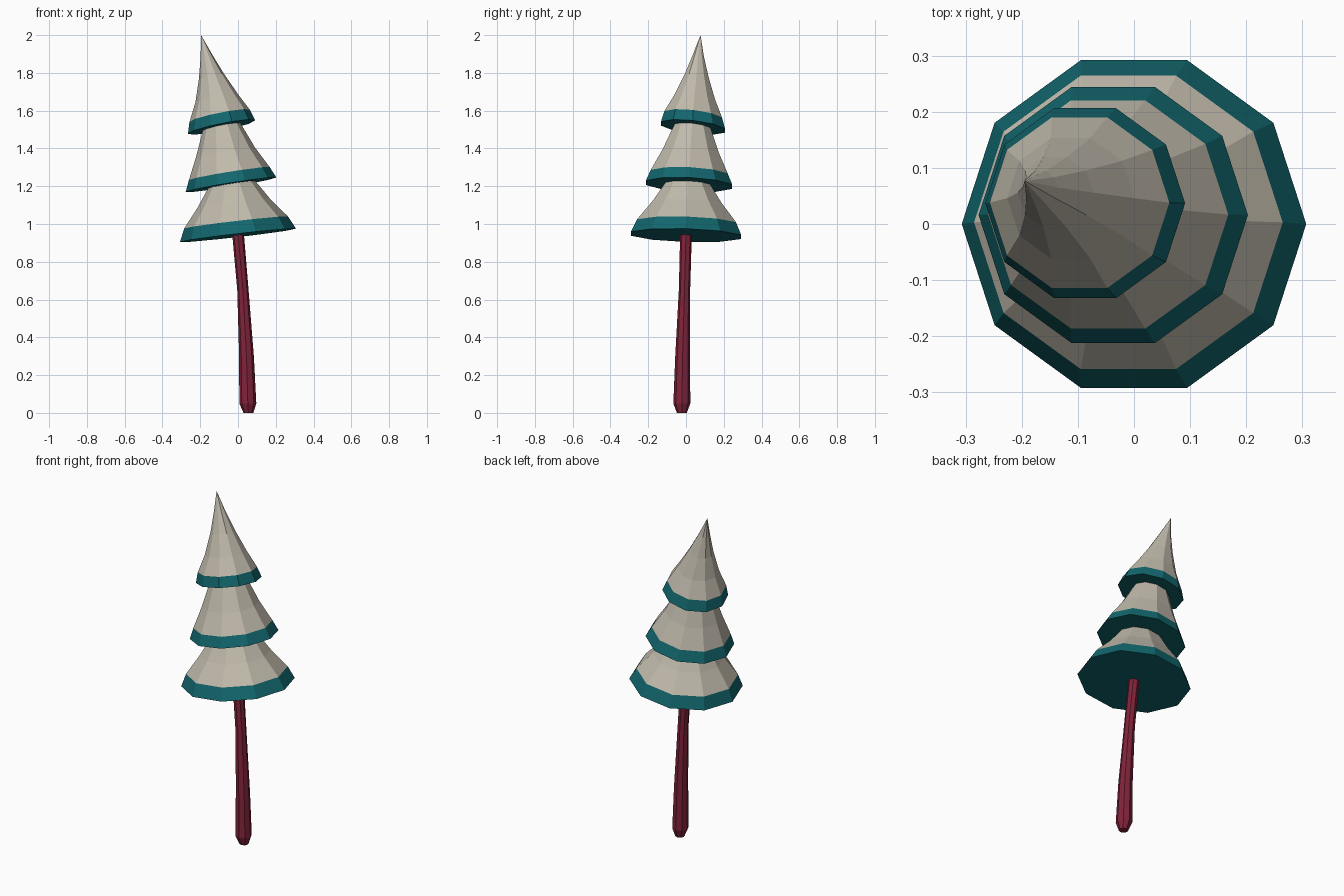
import bpy, bmesh
from math import cos, sin, pi

cube = bpy.data.objects.get("Cube")
if cube:
    bpy.data.objects.remove(cube)


def material(name, rgb):
    m = bpy.data.materials.new(name)
    m.use_nodes = True
    m.diffuse_color = (*rgb, 1)
    bsdf = m.node_tree.nodes["Principled BSDF"]
    bsdf.inputs["Base Color"].default_value = (*rgb, 1)
    bsdf.inputs["Roughness"].default_value = 0.9
    return m


teal = material("teal needles", (0.006, 0.135, 0.155))
snow = material("warm grey snow", (0.53, 0.49, 0.41))
bark = material("dark red bark", (0.22, 0.017, 0.042))


def loft(name, rings, sides, mats, slope=(0, 0)):
    """Skin rings of (x, y, z, radius); slope tilts every ring.
    The caps and first band use mats[0], the rest mats[-1]."""
    bm = bmesh.new()
    loops = []
    for x, y, z, r in rings:
        loop = []
        for i in range(sides):
            dx, dy = r * cos(2 * pi * i / sides), r * sin(2 * pi * i / sides)
            loop.append(bm.verts.new((x + dx, y + dy, z + slope[0] * dx + slope[1] * dy)))
        loops.append(loop)
    bm.faces.new(loops[0][::-1])
    for k in range(len(loops) - 1):
        low, high = loops[k], loops[k + 1]
        for i in range(sides):
            j = (i + 1) % sides
            f = bm.faces.new((low[i], low[j], high[j], high[i]))
            f.material_index = 0 if k == 0 else len(mats) - 1
    top = bm.faces.new(loops[-1])
    top.material_index = len(mats) - 1
    bmesh.ops.remove_doubles(bm, verts=bm.verts, dist=0.0005)
    bmesh.ops.recalc_face_normals(bm, faces=bm.faces)
    mesh = bpy.data.meshes.new(name)
    bm.to_mesh(mesh)
    bm.free()
    for m in mats:
        mesh.materials.append(m)
    obj = bpy.data.objects.new(name, mesh)
    bpy.context.collection.objects.link(obj)
    return obj


# Curved trunk with a blunt foot
loft("trunk", [(0.055, -0.022, 0, 0.026), (0.052, -0.022, 0.05, 0.045),
               (0.045, -0.018, 0.3, 0.039), (0.026, -0.008, 0.65, 0.03),
               (0.0, 0.0, 0.95, 0.031)], 8, [bark])

# Leaning foliage tiers: teal skirt below, snow above
loft("lower_tier", [(0, 0, 0.94, 0.307), (-0.01, 0.003, 1.008, 0.275),
                    (-0.021, 0.006, 1.11, 0.192), (-0.031, 0.009, 1.22, 0.118)],
     10, [teal, snow], (0.115, -0.03))
loft("middle_tier", [(-0.037, 0.016, 1.208, 0.24), (-0.046, 0.017, 1.267, 0.214),
                     (-0.066, 0.024, 1.38, 0.156), (-0.087, 0.033, 1.525, 0.096)],
     10, [teal, snow], (0.16, -0.045))
loft("upper_tier", [(-0.087, 0.037, 1.513, 0.178), (-0.097, 0.038, 1.572, 0.16),
                    (-0.113, 0.046, 1.665, 0.113), (-0.14, 0.056, 1.78, 0.067),
                    (-0.167, 0.065, 1.89, 0.031), (-0.195, 0.077, 2.0, 0.0001)],
     10, [teal, snow], (0.2, -0.11))
